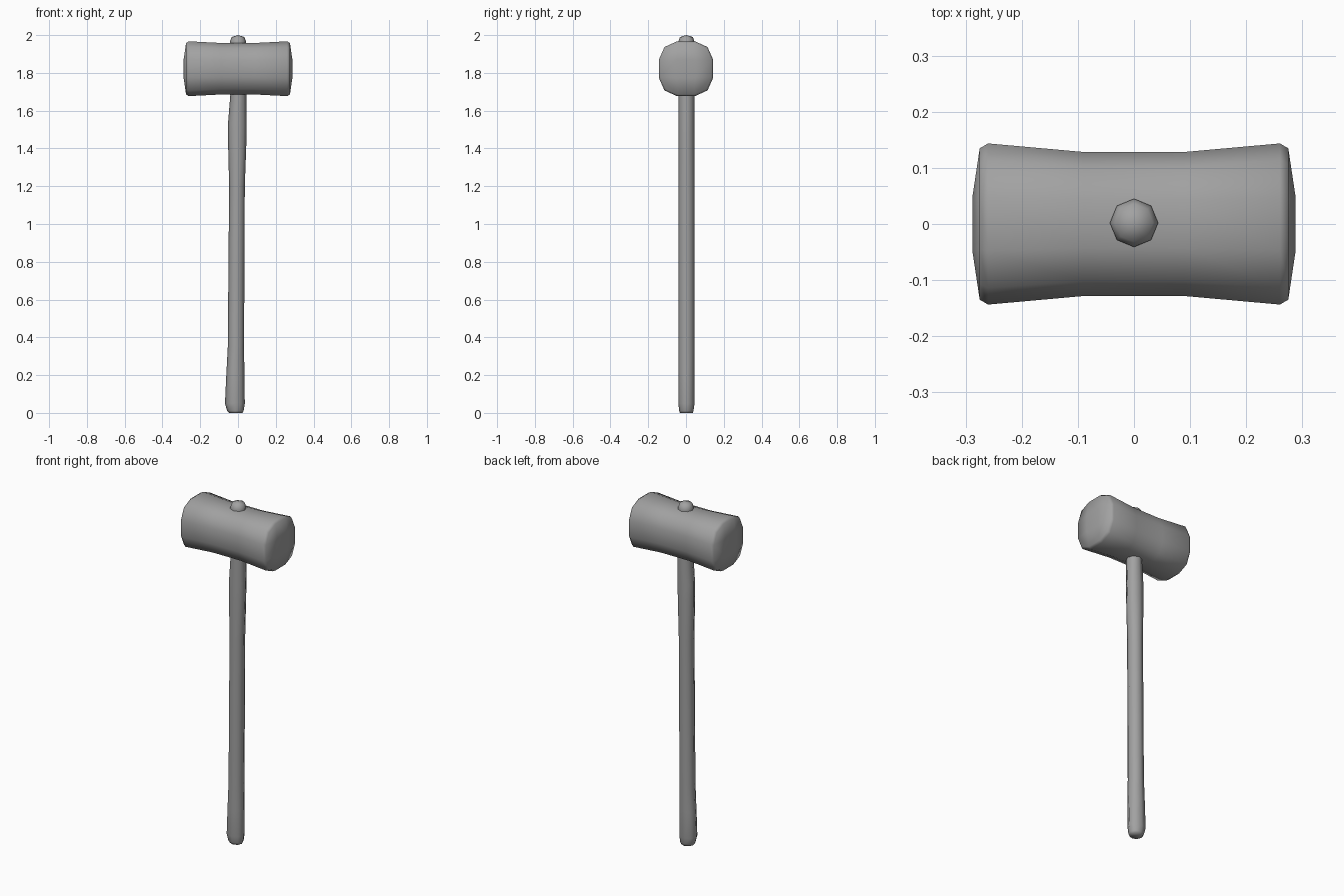
import bpy
import bmesh
import math

cube = bpy.data.objects.get("Cube")
if cube:
    bpy.data.objects.remove(cube, do_unlink=True)

grey = bpy.data.materials.new("plain grey")
grey.use_nodes = True
grey.diffuse_color = (0.36, 0.36, 0.36, 1)
grey.node_tree.nodes["Principled BSDF"].inputs["Base Color"].default_value = grey.diffuse_color


def bridge(bm, rings):
    """Join neighbouring rings of vertices with quads."""
    for a, b in zip(rings, rings[1:]):
        n = len(a)
        for i in range(n):
            j = (i + 1) % n
            bm.faces.new((a[i], a[j], b[j], b[i]))


def finish(bm, name):
    bmesh.ops.recalc_face_normals(bm, faces=bm.faces)
    for face in bm.faces:
        face.smooth = True
    mesh = bpy.data.meshes.new(name)
    bm.to_mesh(mesh)
    bm.free()
    mesh.materials.append(grey)
    obj = bpy.data.objects.new(name, mesh)
    bpy.context.collection.objects.link(obj)
    return obj


# Mallet head: rounded-square section, waisted in the middle
MID = 1.822
quarter = [(0.145, -0.048), (0.145, 0.048), (0.115, 0.115)]
section = []
for k in range(4):
    c, s = round(math.cos(k * math.pi / 2)), round(math.sin(k * math.pi / 2))
    section += [(y * c - z * s, y * s + z * c) for y, z in quarter]

# x position, width scale, height scale
half = [(0.09, 0.885, 0.94), (0.26, 0.99, 1.0), (0.275, 0.93, 0.94)]
stations = [(-x, w, h) for x, w, h in reversed(half)] + half

bm = bmesh.new()
rings = [[bm.verts.new((x, y * w, MID + z * h)) for y, z in section]
         for x, w, h in stations]
bridge(bm, rings)

# Bulging end faces: three by three quads on each end
for ring, x in ((rings[0], -0.288), (rings[-1], 0.288)):
    inner = [bm.verts.new((x, 0.048 * y, MID + 0.048 * z))
             for y, z in ((1, 1), (-1, 1), (-1, -1), (1, -1))]
    bm.faces.new(inner)
    for k in range(4):
        side, corner, after = (ring[(3 * k + i) % 12] for i in (1, 2, 3))
        following = ring[(3 * k + 4) % 12]
        bm.faces.new((side, corner, after, inner[k]))
        bm.faces.new((inner[k], after, following, inner[(k + 1) % 4]))
finish(bm, "mallet_head")

# Handle: eight-sided shaft; height, left edge, right edge, half depth
shaft = [(0.0, -0.048, 0.024, 0.034), (0.012, -0.058, 0.03, 0.038),
         (0.05, -0.069, 0.036, 0.043), (0.2, -0.062, 0.034, 0.043),
         (0.35, -0.054, 0.032, 0.043), (1.2, -0.047, 0.036, 0.043),
         (1.45, -0.053, 0.045, 0.043), (1.53, -0.053, 0.046, 0.043),
         (1.68, -0.041, 0.044, 0.043), (1.965, -0.043, 0.043, 0.043),
         (1.99, -0.034, 0.034, 0.034)]
bm = bmesh.new()
rings = []
for z, left, right, depth in shaft:
    cx, rx = (left + right) / 2, (right - left) / 2
    rings.append([bm.verts.new((cx + rx * math.cos(i * math.pi / 4),
                                depth * math.sin(i * math.pi / 4) + 0.002, z))
                  for i in range(8)])
bridge(bm, rings)
bm.faces.new(rings[0])
tip = bm.verts.new((0, 0.002, 2.0))
for i in range(8):
    bm.faces.new((rings[-1][i], rings[-1][(i + 1) % 8], tip))
finish(bm, "handle")
